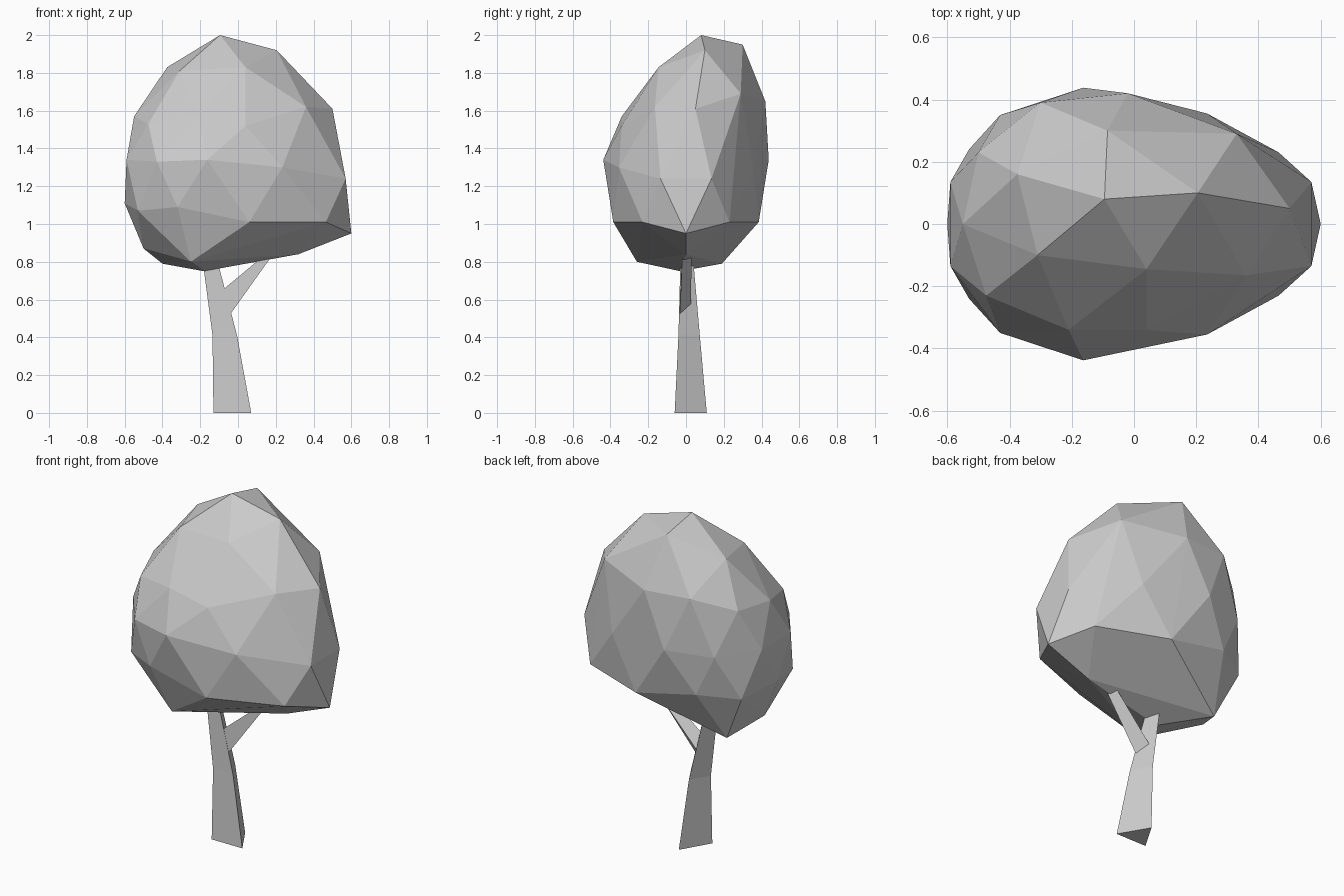
import bpy, bmesh

def finish(bm, name):
    bmesh.ops.recalc_face_normals(bm, faces=bm.faces[:])
    me = bpy.data.meshes.new(name)
    bm.to_mesh(me)
    bm.free()
    ob = bpy.data.objects.new(name, me)
    bpy.context.collection.objects.link(ob)
    return ob

def loft(name, sections):
    """Skin a stack of three-sided cross-sections and cap both ends."""
    bm = bmesh.new()
    rings = [[bm.verts.new(p) for p in s] for s in sections]
    for a, b in zip(rings, rings[1:]):
        for i in range(3):
            j = (i + 1) % 3
            bm.faces.new((a[i], a[j], b[j], b[i]))
    bm.faces.new(rings[0])
    bm.faces.new(rings[-1])
    return finish(bm, name)

def section(left, right, front, back, z):
    return [(left, front, z), (right, front, z), ((left + right) / 2, back, z)]

# trunk: tapering three-sided stem leaning left at the top
loft("trunk", [section(-0.13, 0.07, -0.06, 0.11, 0),
               section(-0.135, -0.005, -0.04, 0.073, 0.41),
               section(-0.185, -0.105, -0.03, 0.04, 0.79)])

# branch: thinner three-sided limb rising to the right
loft("branch", [[(-0.13, -0.033, 0.61), (-0.05, -0.033, 0.51), (-0.09, 0.025, 0.57)],
                [(0.11, -0.02, 0.81), (0.175, -0.02, 0.825), (0.14, 0.03, 0.82)]])

# crown: faceted hull; lower half mirrors front to back, upper half leans back
paired = [(0.57, 0.135, 1.24), (0.465, 0.23, 1.01), (0.235, 0.355, 1.3),
          (0.06, 0.385, 1.01), (-0.163, 0.438, 1.34), (-0.43, 0.35, 1.33),
          (-0.32, 0.365, 1.09), (-0.53, 0.24, 1.07), (-0.59, 0.135, 1.34)]
upper = [(-0.095, 0.08, 2.0), (0.205, 0.1, 1.92), (-0.085, 0.3, 1.95),
         (-0.375, 0.16, 1.83), (-0.31, -0.1, 1.81), (0.04, -0.145, 1.83),
         (0.33, 0.29, 1.69), (0.5, 0.05, 1.61), (0.36, -0.165, 1.62),
         (0.04, -0.34, 1.52), (-0.21, -0.34, 1.57), (-0.475, -0.23, 1.53),
         (-0.55, 0, 1.57), (-0.5, 0.23, 1.58), (-0.3, 0.39, 1.66),
         (-0.02, 0.42, 1.65)]
lower = [(0.6, 0, 0.95), (0.32, 0, 0.84), (-0.18, -0.03, 0.75),
         (-0.25, -0.26, 0.8), (-0.4, 0.19, 0.79), (-0.5, -0.02, 0.87),
         (-0.6, 0, 1.11)]
points = upper + lower + [(x, s * y, z) for x, y, z in paired for s in (1, -1)]
bm = bmesh.new()
for p in points:
    bm.verts.new(p)
hull = bmesh.ops.convex_hull(bm, input=bm.verts[:])
loose = [v for v in bm.verts if not v.link_faces]
bmesh.ops.delete(bm, geom=loose, context='VERTS')
finish(bm, "crown")
